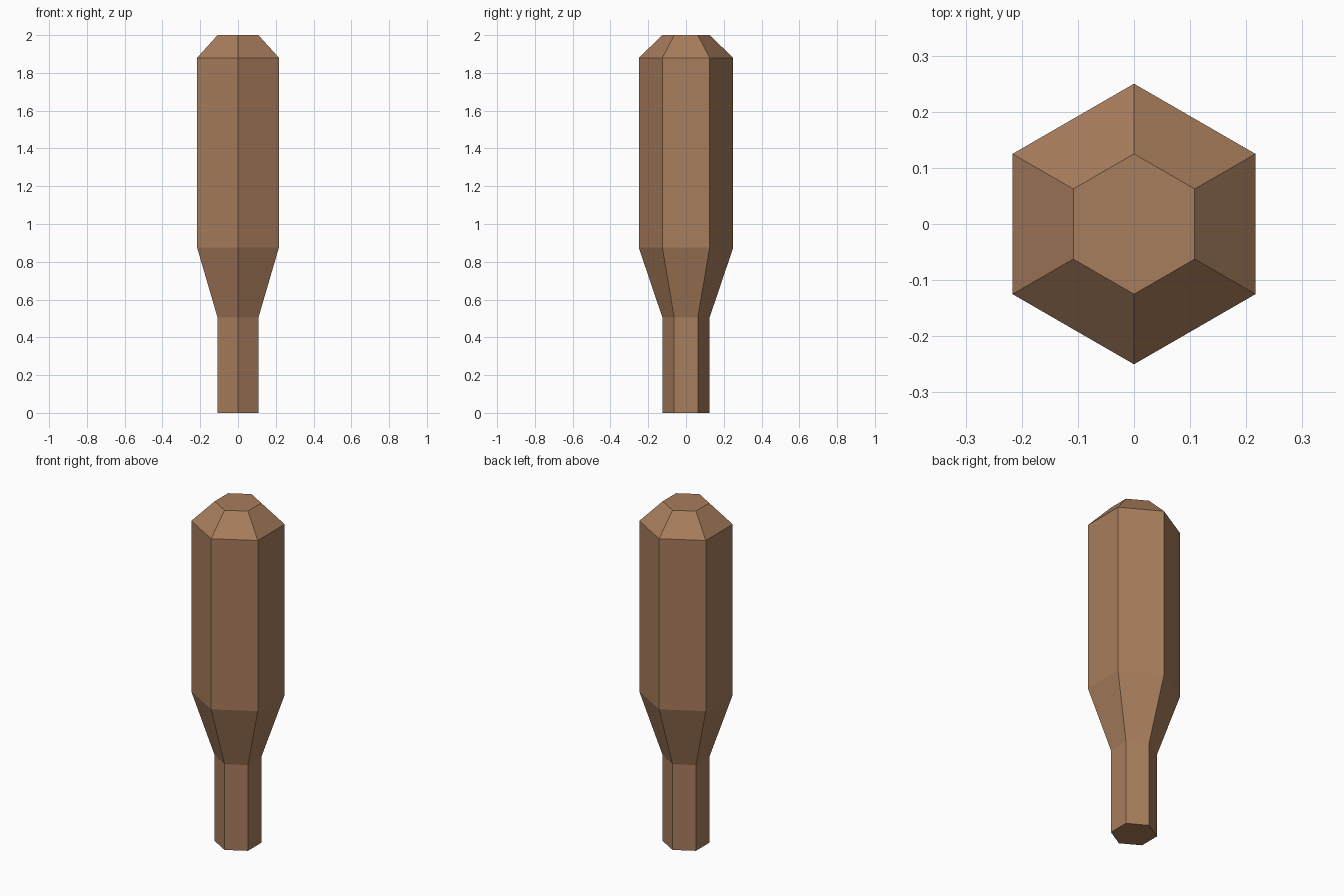
import bpy, bmesh, math

if "Cube" in bpy.data.objects:
    bpy.data.objects.remove(bpy.data.objects["Cube"])

# Wood-brown material
brown = bpy.data.materials.new("wood_brown")
brown.diffuse_color = (0.39, 0.205, 0.107, 1)
brown.use_nodes = True
brown.node_tree.nodes["Principled BSDF"].inputs["Base Color"].default_value = brown.diffuse_color

# Radius and height of each hexagonal ring: grip, taper, body, chamfered top
profile = [(0.125, 0.0), (0.125, 0.505), (0.25, 0.875), (0.25, 1.88), (0.125, 2.0)]
SIDES = 6

bm = bmesh.new()
rings = []
for r, z in profile:
    ring = []
    for i in range(SIDES):
        a = math.pi / 2 + i * math.tau / SIDES
        ring.append(bm.verts.new((r * math.cos(a), r * math.sin(a), z)))
    rings.append(ring)

# Side walls
for low, high in zip(rings, rings[1:]):
    for i in range(SIDES):
        j = (i + 1) % SIDES
        bm.faces.new((low[i], low[j], high[j], high[i]))

# End caps
bm.faces.new(rings[0][::-1])
bm.faces.new(rings[-1])
bm.normal_update()

mesh = bpy.data.meshes.new("wooden_club")
bm.to_mesh(mesh)
bm.free()
mesh.materials.append(brown)
club = bpy.data.objects.new("wooden_club", mesh)
bpy.context.collection.objects.link(club)
